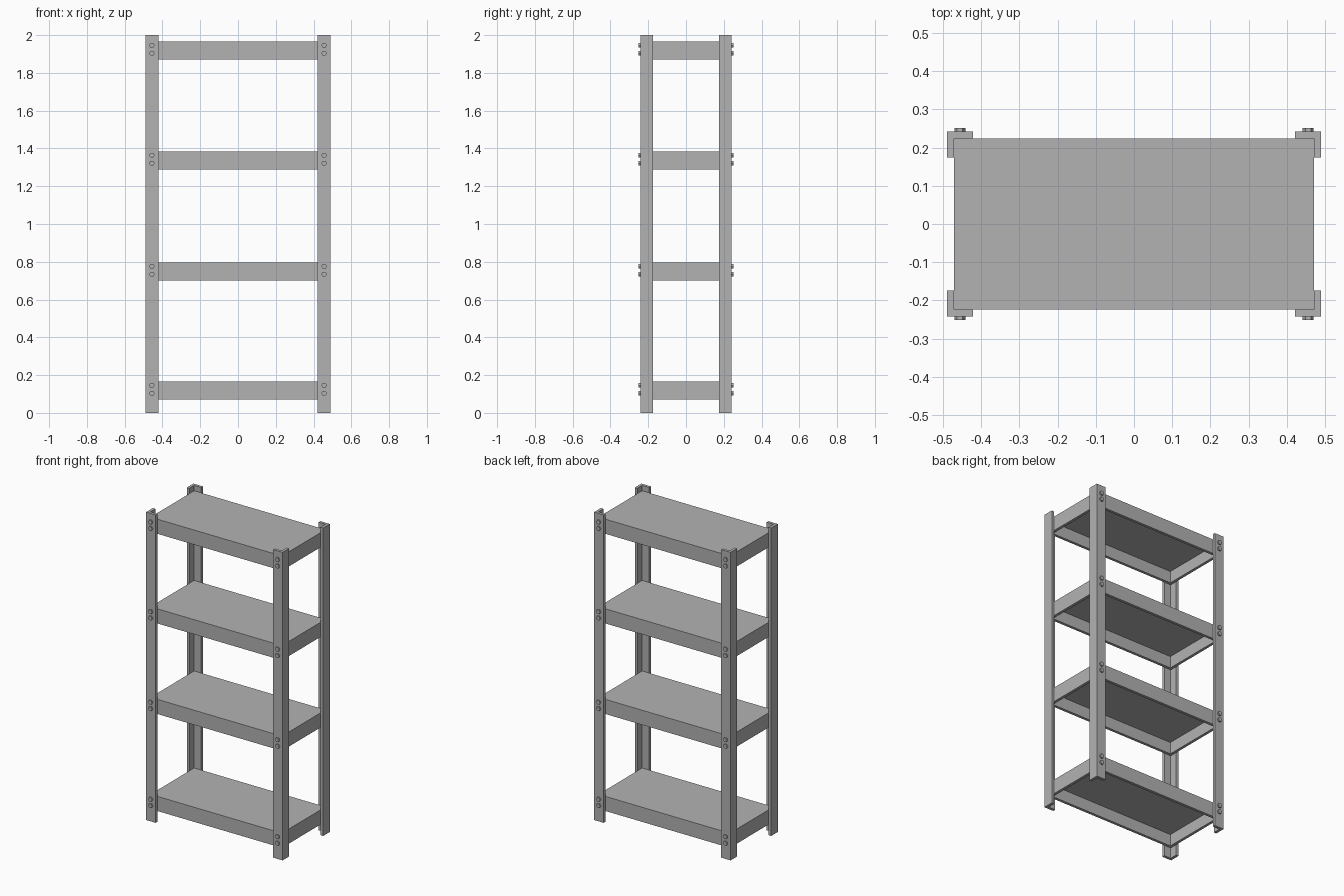
import bpy, bmesh, math
from mathutils import Matrix

if "Cube" in bpy.data.objects:
    bpy.data.objects.remove(bpy.data.objects["Cube"], do_unlink=True)

HALF_X, HALF_Y, HEIGHT = 0.49, 0.242, 2.0   # outer faces of the frame
FLANGE, SHEET = 0.068, 0.018                # angle leg width and sheet thickness
TRAY_DEPTH = 0.095
SHELF_TOPS = (0.165, 0.795, 1.383, 1.965)

steel = bpy.data.materials.new("grey_steel")
steel.use_nodes = True
grey = (0.448, 0.448, 0.448, 1)
steel.diffuse_color = grey
steel.node_tree.nodes["Principled BSDF"].inputs["Base Color"].default_value = grey


def make_object(name, bm):
    bmesh.ops.recalc_face_normals(bm, faces=bm.faces)
    mesh = bpy.data.meshes.new(name)
    bm.to_mesh(mesh)
    bm.free()
    mesh.materials.append(steel)
    obj = bpy.data.objects.new(name, mesh)
    bpy.context.collection.objects.link(obj)
    return obj


def extrude_up(bm, faces, distance):
    result = bmesh.ops.extrude_face_region(bm, geom=faces)
    verts = [v for v in result["geom"] if isinstance(v, bmesh.types.BMVert)]
    bmesh.ops.translate(bm, verts=verts, vec=(0, 0, distance))


# L-section corner post, running the full height
def post(name, sx, sy):
    bm = bmesh.new()
    profile = [(0, 0), (FLANGE, 0), (FLANGE, SHEET),
               (SHEET, SHEET), (SHEET, FLANGE), (0, FLANGE)]
    verts = [bm.verts.new((sx * (HALF_X - a), sy * (HALF_Y - b), 0)) for a, b in profile]
    extrude_up(bm, [bm.faces.new(verts)], HEIGHT)
    make_object(name, bm)


# Tray shelf, hollow underneath
def shelf(name, top):
    bm = bmesh.new()
    size = (2 * (HALF_X - SHEET), 2 * (HALF_Y - SHEET), TRAY_DEPTH)
    bmesh.ops.create_cube(bm, size=1)
    bmesh.ops.scale(bm, verts=bm.verts, vec=size)
    bmesh.ops.translate(bm, verts=bm.verts, vec=(0, 0, top - TRAY_DEPTH / 2))
    bm.normal_update()
    bottom = min(bm.faces, key=lambda f: f.calc_center_median().z)
    bmesh.ops.inset_region(bm, faces=[bottom], thickness=SHEET, use_even_offset=True)
    bmesh.ops.translate
    extrude_up(bm, [bottom], TRAY_DEPTH - SHEET)
    if bottom.is_valid:
        bm.faces.remove(bottom)
    make_object(name, bm)


# Pair of hexagonal bolt heads on the front or back of a post
def bolts(name, sx, sy, top):
    bm = bmesh.new()
    for drop in (0.019, 0.061):
        place = (Matrix.Translation((sx * 0.456, sy * (HALF_Y + 0.004), top - drop))
                 @ Matrix.Rotation(math.radians(90), 4, "X")
                 @ Matrix.Rotation(math.radians(30), 4, "Z"))
        head = bmesh.ops.create_cone(bm, cap_ends=True, segments=6, radius1=0.0145,
                                     radius2=0.0145, depth=0.01, matrix=place)
        # Turn the head so two corners point sideways
        xs = [abs(v.co.x - sx * 0.456) for v in head["verts"]]
        if max(xs) < 0.014:
            bmesh.ops.rotate(bm, verts=head["verts"], cent=place.translation,
                             matrix=Matrix.Rotation(math.radians(30), 3, "Y"))
    make_object(name, bm)


for i, top in enumerate(SHELF_TOPS, 1):
    shelf(f"shelf_{i}", top)

for sx, side in ((1, "left"), (-1, "right")):
    for sy, end in ((-1, "front"), (1, "back")):
        post(f"{end}_{side}_post", sx, sy)
        for i, top in enumerate(SHELF_TOPS, 1):
            bolts(f"{end}_{side}_bolts_{i}", sx, sy, top)
